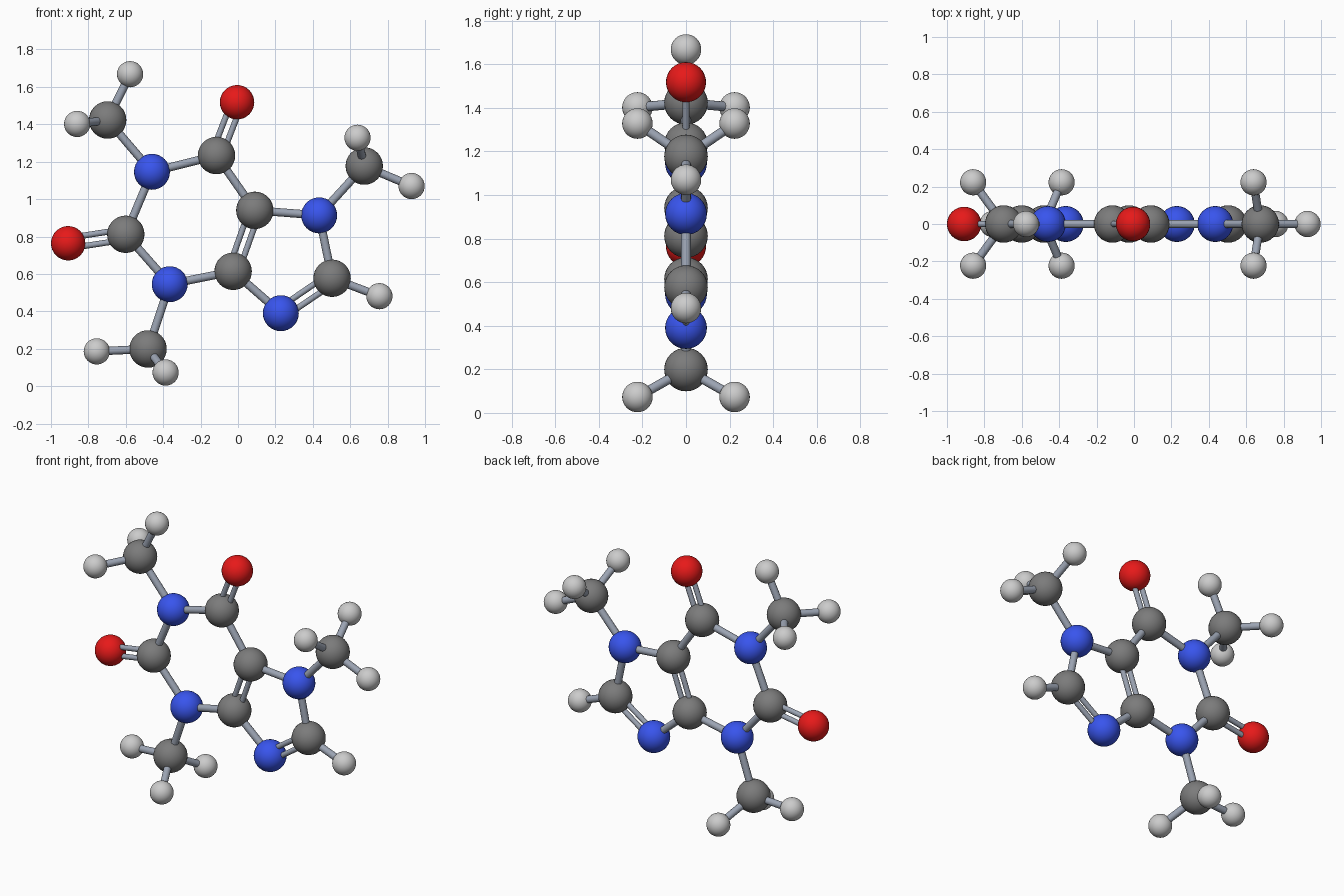
import bpy
from mathutils import Vector

if "Cube" in bpy.data.objects:
    bpy.data.objects.remove(bpy.data.objects["Cube"])


def material(name, rgb):
    m = bpy.data.materials.new(name)
    m.diffuse_color = (*rgb, 1)
    m.use_nodes = True
    m.node_tree.nodes["Principled BSDF"].inputs["Base Color"].default_value = m.diffuse_color
    return m


# Element: plain name, radius, colour
KINDS = {
    "C": ("carbon", 0.10, material("dark_grey", (0.2, 0.2, 0.2))),
    "N": ("nitrogen", 0.096, material("blue", (0.04, 0.09, 0.85))),
    "O": ("oxygen", 0.092, material("red", (0.8, 0.01, 0.01))),
    "H": ("hydrogen", 0.07, material("light_grey", (0.6, 0.6, 0.6))),
}
BOND = material("bond_grey", (0.33, 0.37, 0.45))

# Atom centres (x, z) in the molecule plane
FLAT = {
    "N1": (-0.46, 1.146), "C2": (-0.60, 0.812), "N3": (-0.365, 0.545),
    "C4": (-0.026, 0.614), "C5": (0.09, 0.94), "C6": (-0.115, 1.233),
    "N7": (0.434, 0.913), "C8": (0.503, 0.577), "N9": (0.229, 0.39),
    "O2": (-0.908, 0.764), "O6": (-0.005, 1.518), "H8": (0.756, 0.481),
    "C10": (-0.697, 1.423), "C11": (-0.481, 0.199), "C12": (0.675, 1.177),
}
# Methyl hydrogens: in-plane one, then the pair mirrored across the plane
METHYL = {
    "C10": ((-0.577, 1.668), (-0.86, 1.402)),
    "C11": ((-0.755, 0.186), (-0.387, 0.073)),
    "C12": ((0.928, 1.07), (0.639, 1.328)),
}
SINGLE = ["N1 C2", "C2 N3", "N3 C4", "C5 C6", "C6 N1", "C5 N7", "N7 C8",
          "N9 C4", "C8 H8", "N1 C10", "N3 C11", "N7 C12"]
DOUBLE = ["C2 O2", "C6 O6", "C4 C5", "C8 N9"]

atoms = {k: Vector((x, 0, z)) for k, (x, z) in FLAT.items()}
for c, (flat, pair) in METHYL.items():
    spots = [(flat, 0), (pair, 0.223), (pair, -0.223)]
    for i, ((x, z), y) in enumerate(spots):
        h = f"H{c[1:]}{'abc'[i]}"
        atoms[h] = Vector((x, y, z))
        SINGLE.append(f"{c} {h}")


def finish(name, mat):
    ob = bpy.context.object
    ob.name = name
    ob.data.materials.append(mat)
    bpy.ops.object.shade_smooth_by_angle()


def rod(name, a, b, radius):
    d = b - a
    bpy.ops.mesh.primitive_cylinder_add(
        vertices=16, radius=radius, depth=d.length, location=(a + b) / 2,
        rotation=d.to_track_quat('Z', 'Y').to_euler())
    finish(name, BOND)


# Atoms
for key, pos in atoms.items():
    word, radius, mat = KINDS[key[0]]
    bpy.ops.mesh.primitive_uv_sphere_add(
        segments=32, ring_count=16, radius=radius, location=pos)
    finish(f"{word}_{key[1:]}", mat)

# Single bonds
for pair in SINGLE:
    p, q = pair.split()
    rod(f"bond_{p}_{q}", atoms[p], atoms[q], 0.022)

# Double bonds: two thinner rods side by side in the plane
for pair in DOUBLE:
    p, q = pair.split()
    side = (atoms[q] - atoms[p]).normalized().cross(Vector((0, 1, 0)))
    for s in (-1, 1):
        off = side * 0.028 * s
        rod(f"double_bond_{p}_{q}", atoms[p] + off, atoms[q] + off, 0.016)
